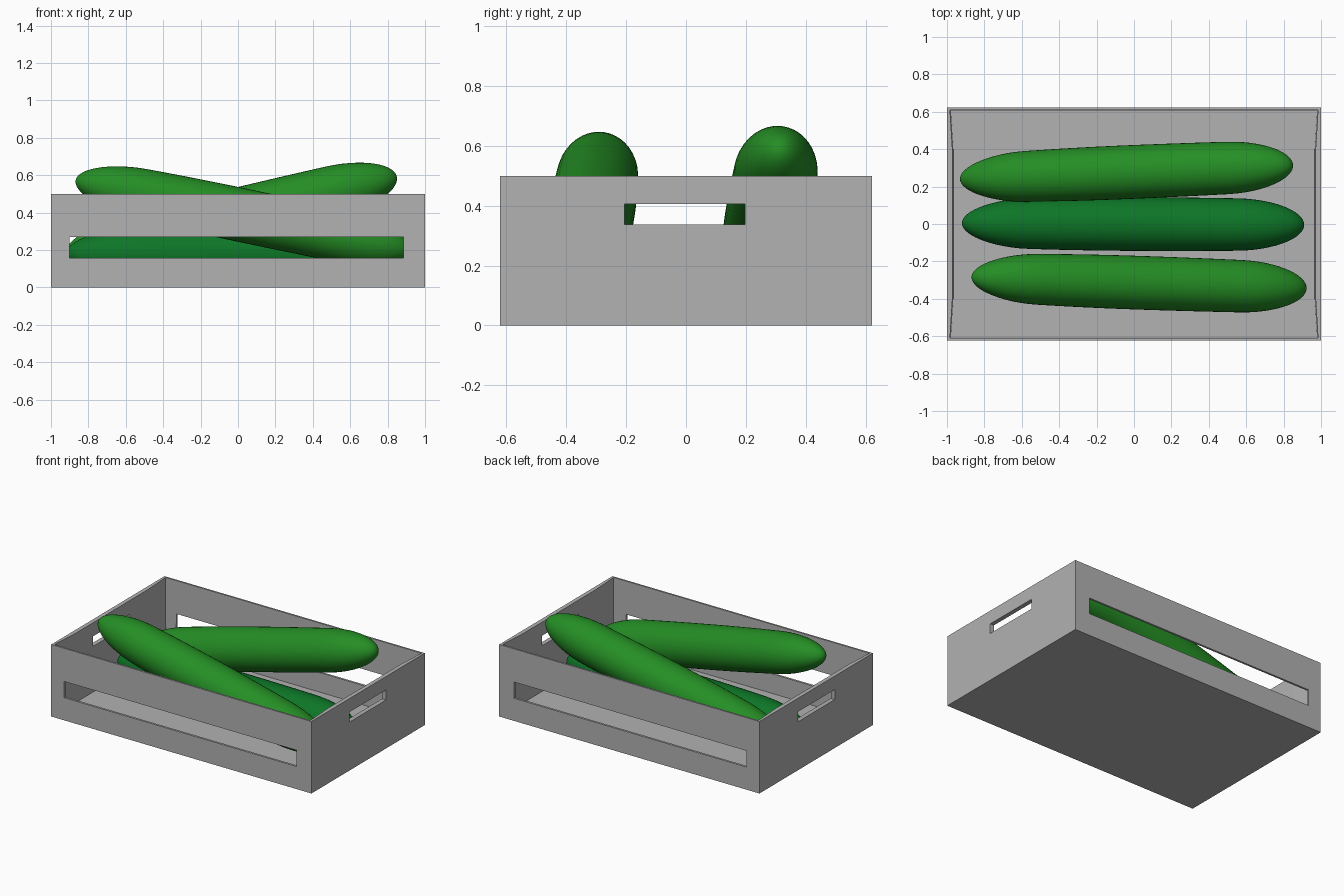
import bpy, bmesh, math
from mathutils import Matrix

if "Cube" in bpy.data.objects:
    bpy.data.objects.remove(bpy.data.objects["Cube"])


def material(name, rgb):
    m = bpy.data.materials.new(name)
    m.diffuse_color = (*rgb, 1)
    m.use_nodes = True
    m.node_tree.nodes["Principled BSDF"].inputs["Base Color"].default_value = m.diffuse_color
    return m


grey = material("crate grey", (0.445, 0.445, 0.445))
light_green = material("light green", (0.018, 0.27, 0.018))
dark_green = material("dark green", (0.004, 0.18, 0.02))


def make_object(name, bm, mat):
    bmesh.ops.recalc_face_normals(bm, faces=bm.faces)
    mesh = bpy.data.meshes.new(name)
    bm.to_mesh(mesh)
    bm.free()
    mesh.materials.append(mat)
    ob = bpy.data.objects.new(name, mesh)
    bpy.context.collection.objects.link(ob)
    return ob


def box(name, lo, hi):
    bm = bmesh.new()
    size = [b - a for a, b in zip(lo, hi)]
    mid = [(a + b) / 2 for a, b in zip(lo, hi)]
    bmesh.ops.create_cube(bm, size=1, matrix=Matrix.Translation(mid) @ Matrix.Diagonal((*size, 1)))
    return make_object(name, bm, grey)


def cut(target, cutter):
    mod = target.modifiers.new("cut", 'BOOLEAN')
    mod.operation = 'DIFFERENCE'
    mod.solver = 'EXACT'
    mod.object = cutter
    bpy.context.view_layer.objects.active = target
    bpy.ops.object.modifier_apply(modifier=mod.name)
    bpy.data.objects.remove(cutter)


# Crate: box hollowed by a prism whose end walls are a little thicker mid-way
crate = box("crate", (-1, -0.622, 0), (1, 0.622, 0.5))
bm = bmesh.new()
plan = [(-0.985, -0.61), (0.985, -0.61), (0.972, -0.4), (0.972, 0.4),
        (0.985, 0.61), (-0.985, 0.61), (-0.972, 0.4), (-0.972, -0.4)]
rings = [[bm.verts.new((x * s, y * s, z)) for x, y in plan]
         for z, s in ((0.022, 0.994), (0.6, 1.0))]
n = len(plan)
for i in range(n):
    j = (i + 1) % n
    bm.faces.new((rings[0][i], rings[0][j], rings[1][j], rings[1][i]))
bm.faces.new(rings[0])
bm.faces.new(rings[1])
cut(crate, make_object("hollow", bm, grey))

# Long slots front and back, hand holes in both ends
cut(crate, box("long_slot", (-0.9, -1, 0.157), (0.885, 1, 0.27)))
cut(crate, box("hand_hole", (-1.2, -0.205, 0.337), (1.2, 0.197, 0.406)))


# Cucumbers: a revolved profile with rounded elliptical ends
def radius(t, half=0.915, end=0.36):
    body = 0.1435 - (0.025 * t * t if t < 0 else 0.011 * t * t)
    u = max(0.0, (abs(t) - (half - end)) / end)
    return body * math.sqrt(max(0.0, 1 - u * u))


def cucumber(name, mat, loc, tilt, turn):
    bm = bmesh.new()
    segs, steps = 40, 48
    loops = []
    for k in range(1, steps):
        t = -0.915 * math.cos(math.pi * k / steps)
        r = radius(t)
        loops.append([bm.verts.new((t, r * math.cos(a), r * math.sin(a)))
                      for a in (2 * math.pi * i / segs for i in range(segs))])
    for a, b in zip(loops, loops[1:]):
        for i in range(segs):
            j = (i + 1) % segs
            bm.faces.new((a[i], a[j], b[j], b[i]))
    for loop, x in ((loops[0], -0.915), (loops[-1], 0.915)):
        tip = bm.verts.new((x, 0, 0))
        for i in range(segs):
            bm.faces.new((loop[i], loop[(i + 1) % segs], tip))
    for f in bm.faces:
        f.smooth = True
    ob = make_object(name, bm, mat)
    ob.location = loc
    ob.rotation_euler = (0, tilt, turn)


cucumber("bottom_cucumber", dark_green, (-0.005, 0.0, 0.18), 0, -0.005)
cucumber("front_cucumber", light_green, (0.027, -0.314, 0.385), 0.208, -0.034)
cucumber("back_cucumber", light_green, (-0.04, 0.277, 0.38), -0.235, 0.042)
